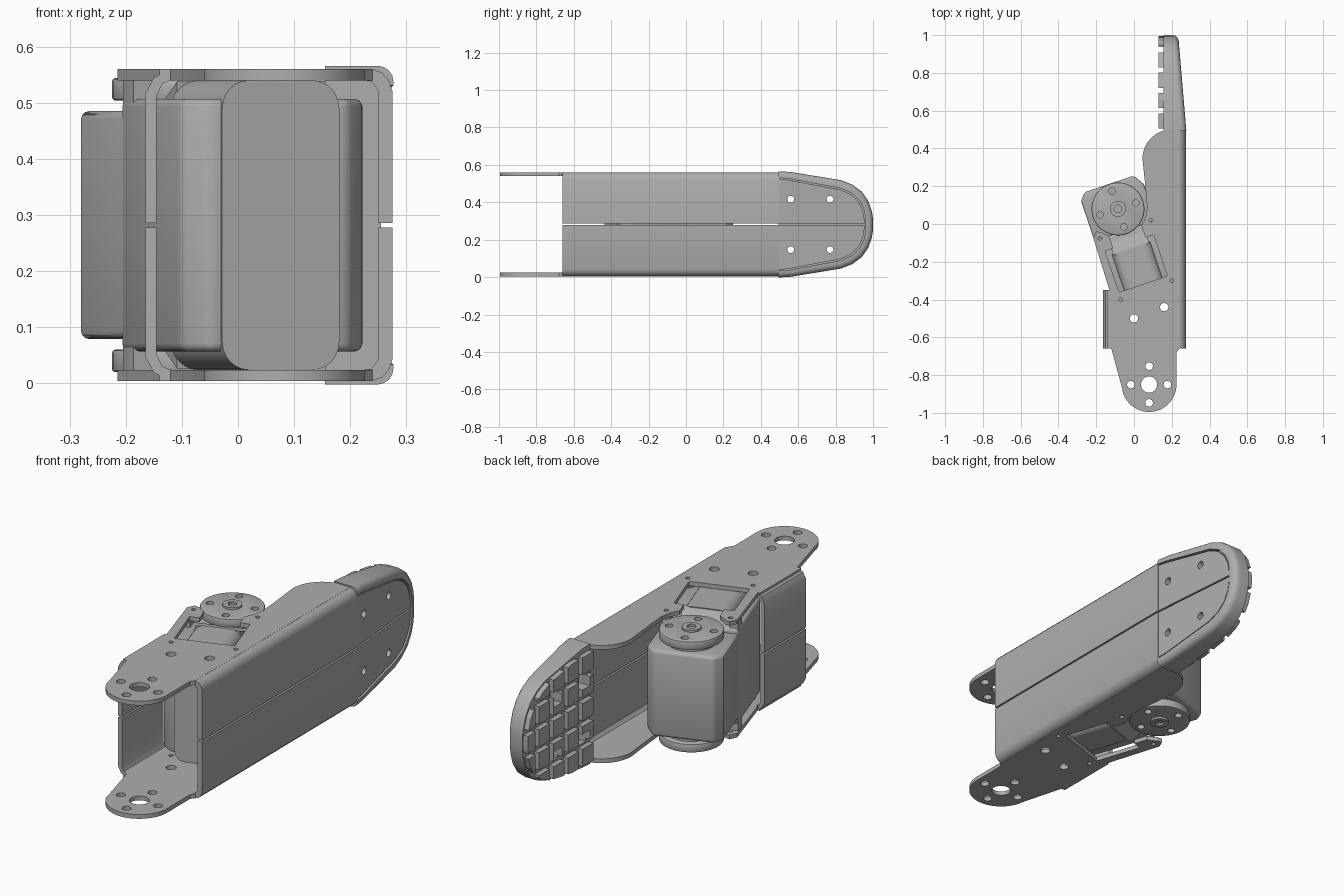
import bpy, bmesh, math
from mathutils import Matrix

if "Cube" in bpy.data.objects:
    bpy.data.objects.remove(bpy.data.objects["Cube"], do_unlink=True)

MID = 0.282                     # height of the symmetry plane
PIVOT = (-0.085, 0.08, MID)     # motor axis
TILT = math.radians(18.5)

grey = bpy.data.materials.new("neutral grey")
grey.use_nodes = True
grey.diffuse_color = (0.42, 0.42, 0.42, 1)
grey.node_tree.nodes["Principled BSDF"].inputs["Base Color"].default_value = grey.diffuse_color


def finish(name, bm, motor=False):
    bmesh.ops.recalc_face_normals(bm, faces=bm.faces)
    mesh = bpy.data.meshes.new(name)
    bm.to_mesh(mesh)
    bm.free()
    mesh.materials.append(grey)
    ob = bpy.data.objects.new(name, mesh)
    bpy.context.collection.objects.link(ob)
    ob.location = PIVOT if motor else (0, 0, MID)
    ob.rotation_euler.z = TILT if motor else 0
    return ob


def prism_bm(pts, axis, lo, hi):
    """Extrude a 2D outline along an axis."""
    place = {"x": lambda a, b, h: (h, a, b),
             "y": lambda a, b, h: (a, h, b),
             "z": lambda a, b, h: (a, b, h)}[axis]
    bm = bmesh.new()
    ends = [[bm.verts.new(place(a, b, h)) for a, b in pts] for h in (lo, hi)]
    for ring in ends:
        bm.faces.new(ring)
    n = len(pts)
    for i in range(n):
        j = (i + 1) % n
        bm.faces.new((ends[0][i], ends[0][j], ends[1][j], ends[1][i]))
    bmesh.ops.recalc_face_normals(bm, faces=bm.faces)
    return bm


def prism(name, pts, axis, lo, hi, motor=False):
    return finish(name, prism_bm(pts, axis, lo, hi), motor)


def rect(a0, a1, b0, b1):
    return [(a0, b0), (a1, b0), (a1, b1), (a0, b1)]


def arc(cx, cy, r, start, end, n=24):
    angles = [math.radians(start + (end - start) * i / n) for i in range(n + 1)]
    return [(cx + r * math.cos(t), cy + r * math.sin(t)) for t in angles]


def disc(cx, cy, r, n=32):
    return arc(cx, cy, r, 0, 360, n)[:-1]


def apply(ob, mod):
    bpy.ops.object.select_all(action="DESELECT")
    bpy.context.view_layer.objects.active = ob
    ob.select_set(True)
    bpy.ops.object.modifier_apply(modifier=mod.name)


def cut(ob, cutter, op="DIFFERENCE"):
    bpy.context.view_layer.update()
    mod = ob.modifiers.new("cut", "BOOLEAN")
    mod.operation, mod.solver, mod.object = op, "EXACT", cutter
    apply(ob, mod)
    bpy.data.objects.remove(cutter, do_unlink=True)


def bevel(ob, width, segments=3):
    mod = ob.modifiers.new("bevel", "BEVEL")
    mod.width, mod.segments, mod.angle_limit = width, segments, math.radians(40)
    apply(ob, mod)


def mirror(ob):
    ob.modifiers.new("mirror", "MIRROR").use_axis = (False, False, True)


def smooth(ob):
    bpy.ops.object.select_all(action="DESELECT")
    bpy.context.view_layer.objects.active = ob
    ob.select_set(True)
    bpy.ops.object.shade_smooth_by_angle(angle=math.radians(30))


# Side plates with mounting tongue
outline = ([(-0.12, -0.66), (-0.06, -0.88)] + arc(0.08, -0.85, 0.145, 195, 360)
           + [(0.225, -0.68), (0.24, -0.66), (0.24, 0.5), (0.2, 0.5)]
           + arc(0.2, 0.345, 0.155, 90, 180, 12)
           + [(0.062, 0.18), (0.07, 0.08), (-0.02, -0.06), (-0.2, -0.04), (-0.215, -0.075),
              (-0.13, -0.35), (-0.14, -0.35), (-0.14, -0.66)])
plate = prism("side_plates", outline, "z", 0.258, 0.278)
for shape in (disc(0, 0, 0.152, 48), rect(-0.135, 0.135, -0.42, -0.19),
              rect(-0.09, 0.09, -0.2, -0.1)):
    cut(plate, prism("cutter", shape, "z", 0.2, 0.35, motor=True))
holes = [(0.08, -0.85, 0.043), (0, -0.5, 0.022), (0.16, -0.44, 0.022),
         (0.09, 0.02, 0.01), (0.2, -0.3, 0.01), (-0.07, -0.4, 0.01), (-0.18, -0.075, 0.01)]
holes += [(0.08 + dx, -0.85 + dy, 0.02)
          for dx, dy in ((0.097, 0), (-0.097, 0), (0, 0.097), (0, -0.097))]
for x, y, r in holes:
    cut(plate, prism("cutter", disc(x, y, r, 24), "z", 0.2, 0.35))
mirror(plate)
smooth(plate)

# Folded walls, split along the middle
section = [(0.25, 0.004), (0.275, 0.004), (0.275, 0.24), (0.269, 0.258), (0.256, 0.272),
           (0.238, 0.278), (0.225, 0.278), (0.225, 0.258), (0.238, 0.256), (0.25, 0.24)]
wall = prism("back_wall", section, "y", -0.66, 0.5)
left = [(-0.145, 0.004), (-0.165, 0.004), (-0.165, 0.235), (-0.15, 0.263), (-0.12, 0.278),
        (-0.12, 0.258), (-0.135, 0.252), (-0.145, 0.23)]
short_wall = prism("short_wall", left, "y", -0.66, -0.35)
for ob in (wall, short_wall):
    mirror(ob)
    smooth(ob)


# Fingertip
def taper(bm):
    for v in bm.verts:
        if v.co.x > 0.2:
            v.co.x -= (v.co.y - 0.495) * 0.085
    return bm


def both(half):
    return half + [(y, -w) for y, w in reversed(half)]


tip_half = [(0.495, 0.284), (0.56, 0.28), (0.83, 0.236), (0.89, 0.212), (0.94, 0.175),
            (0.975, 0.125), (0.994, 0.07), (1.0, 0.03)]
panel_half = [(0.48, 0.25), (0.55, 0.244), (0.83, 0.192), (0.89, 0.165), (0.93, 0.125),
              (0.953, 0.075), (0.96, 0.03)]
bm = taper(prism_bm(both(tip_half), "x", 0.155, 0.277))
rim = [e for e in bm.edges if all(v.co.x > 0.2 for v in e.verts)
       and any(v.co.y > 0.5 for v in e.verts)]
bmesh.ops.bevel(bm, geom=rim, offset=0.028, segments=4, profile=0.5, affect="EDGES")
tip = finish("fingertip", bm)
cut(tip, finish("cutter", taper(prism_bm(both(panel_half), "x", 0.255, 0.4))))
inner = [(0.497, 0.004), (0.497, 0.242)] + [(y - 0.006, w - 0.006) for y, w in panel_half[1:]]
inner.append((0.954, 0.004))
panel = finish("fingertip_panel", taper(prism_bm(inner, "x", 0.25, 0.273)))

# Tread blocks, trimmed to the fingertip outline
treads = bmesh.new()
for i in range(5):
    for j in range(5):
        m = Matrix.Translation((0.148, 0.545 + 0.108 * i, 0.108 * (j - 2)))
        bmesh.ops.create_cube(treads, size=1, matrix=m @ Matrix.Diagonal((0.034, 0.08, 0.082, 1)))
pads = finish("tread_blocks", treads)
trim = [(y - 0.006, w - 0.006) for y, w in tip_half]
cut(pads, prism("cutter", both(trim), "x", 0.1, 0.2), "INTERSECT")
for y in (0.56, 0.77):
    for w in (0.135, -0.135):
        for ob in (tip, pads):
            cut(ob, prism("cutter", rect(y - 0.03, y + 0.03, w - 0.03, w + 0.03), "x", 0.1, 0.19))
        cut(tip, prism("cutter", disc(y, w, 0.018, 20), "x", 0.1, 0.4))
    cut(panel, prism("cutter", disc(y, 0.135, 0.018, 20), "x", 0.1, 0.4))
mirror(panel)
for ob in (tip, panel):
    smooth(ob)

# Motor housing
rear = [(-0.172, -0.15), (0.172, -0.15), (0.172, 0.08), (0.135, 0.14), (-0.14, 0.14), (-0.172, 0.1)]
front = [(-0.172, -0.46), (-0.13, -0.5), (0.13, -0.5), (0.172, -0.46), (0.172, -0.12), (-0.172, -0.12)]
strap = [p for cx, cw, a in ((0.06, 0.208, 0), (-0.06, 0.208, 90), (-0.06, -0.208, 180), (0.06, -0.208, 270))
         for p in arc(cx, cw, 0.05, a, a + 90, 6)]
ramp = [(-0.225, 0.256), (-0.15, 0.222), (-0.15, -0.222), (-0.225, -0.256)]
parts = [prism("motor_rear", rear, "z", -0.203, 0.203, True),
         prism("motor_front", front, "z", -0.225, 0.225, True),
         prism("motor_band", strap, "y", -0.508, -0.22, True),
         prism("motor_ramp", ramp, "x", -0.1, 0.1, True)]
for ob in parts[:2]:
    bevel(ob, 0.014)
for ob in parts:
    smooth(ob)

# Mounting bosses between motor and plates
for side, name in ((-1, "right_boss"), (1, "left_boss")):
    e = 0.152 * side
    boss = prism(name, rect(e - 0.018, e + 0.018, -0.19, -0.13), "z", 0.19, 0.258, True)
    mirror(boss)

# Round output horns
horn = prism("horn", disc(0, 0, 0.14, 48), "z", 0.222, 0.262, True)
bevel(horn, 0.006, 2)
for k in range(4):
    t = math.radians(90 * k)
    cut(horn, prism("cutter", disc(0.1 * math.cos(t), 0.1 * math.sin(t), 0.017, 20), "z", 0.235, 0.3, True))
hub = prism("horn_hub", disc(0, 0, 0.042), "z", 0.25, 0.272, True)
cut(hub, prism("cutter", disc(0, 0, 0.02), "z", 0.256, 0.3, True))
neck = prism("horn_neck", disc(0, 0, 0.11), "z", 0.195, 0.23, True)
for ob in (horn, hub, neck):
    mirror(ob)
    smooth(ob)
